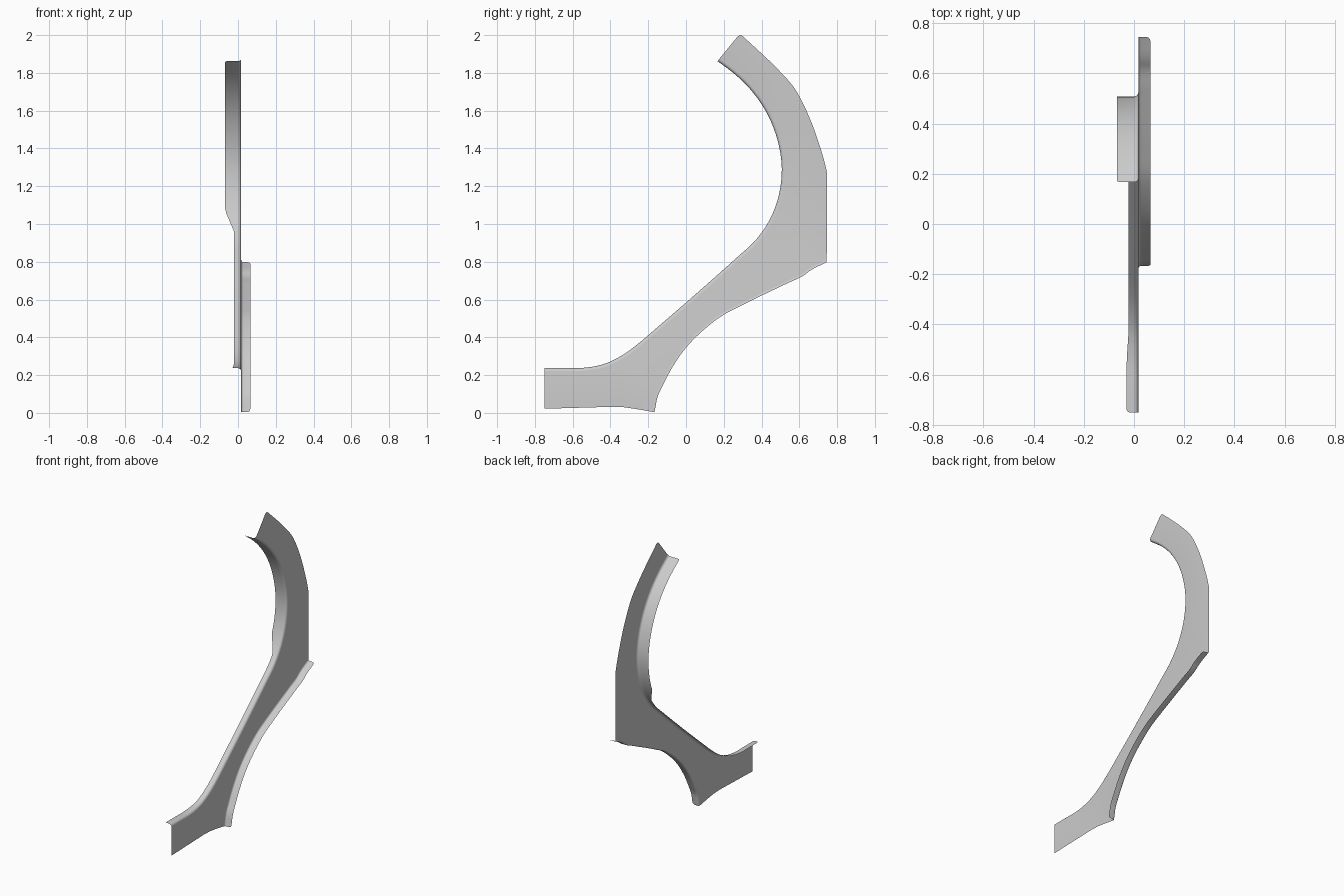
import bpy, bmesh, math
from mathutils import Vector

if "Cube" in bpy.data.objects:
    bpy.data.objects.remove(bpy.data.objects["Cube"])

XP = 0.017  # plane of the main sheet

# Key points as (y, z)
inner = [(.167, 1.862), (.25, 1.80), (.325, 1.73), (.415, 1.61), (.48, 1.46), (.507, 1.30),
         (.492, 1.155), (.447, 1.03), (.36, .905), (.28, .832), (-.17, .437), (-.246, .372),
         (-.325, .313), (-.43, .26), (-.55, .238), (-.65, .238), (-.75, .238)]
lower = [(-.167, .004), (-.145, .10), (-.128, .135), (-.077, .233), (0, .345), (.1, .445),
         (.2, .52), (.28, .562), (.54, .688), (.625, .729), (.648, .747), (.745, .798)]
outer = [(.747, 1.27), (.738, 1.31), (.706, 1.42), (.653, 1.565), (.592, 1.69), (.572, 1.722),
         (.495, 1.81), (.40, 1.903), (.31, 1.985)]
tip = [(.298, 1.996), (.285, 2.0), (.272, 1.991)]
foot = [(-.75, .022), (-.40, .032), (-.33, .03), (-.26, .02)]


def smooth(pts, n=8):
    """Chord-length spline through the points."""
    p = [Vector(q) for q in pts]
    tan = []
    for i in range(len(p)):
        a, b = p[max(i - 1, 0)], p[min(i + 1, len(p) - 1)]
        if 0 < i < len(p) - 1:
            d0, d1 = (p[i] - a).length, (b - p[i]).length
            tan.append(((p[i] - a) / d0 * d1 + (b - p[i]) / d1 * d0) / (d0 + d1))
        else:
            tan.append((b - a).normalized())
    out = []
    for i in range(len(p) - 1):
        L = (p[i + 1] - p[i]).length
        for k in range(n):
            t = k / n
            out.append((2*t**3 - 3*t*t + 1) * p[i] + (t**3 - 2*t*t + t) * L * tan[i]
                       + (3*t*t - 2*t**3) * p[i + 1] + (t**3 - t*t) * L * tan[i + 1])
    return out + [p[-1]]


def resample(pts, count, end):
    """Even spacing, with extra samples near both ends for rounded corners."""
    acc = [0]
    for a, b in zip(pts, pts[1:]):
        acc.append(acc[-1] + (b - a).length)
    total = acc[-1]
    near = [end * f for f in (0, .08, .25, .5)]
    dist = near + [end + (total - 2*end) * i / count for i in range(count + 1)]
    dist += [total - s for s in reversed(near)]
    out, j = [], 0
    for s in dist:
        while j < len(pts) - 2 and acc[j + 1] < s:
            j += 1
        out.append(pts[j].lerp(pts[j + 1], (s - acc[j]) / (acc[j + 1] - acc[j])))
    return out, dist, total


def flange(bm, pts, side, radius, edge_x, corner, end_dirs, flip):
    """Rolled edge plus lip; returns the vertices that join the flat sheet."""
    path, dist, total = resample(smooth(pts), 90, corner)
    rows = []
    for i, p in enumerate(path):
        t = (path[min(i + 1, len(path) - 1)] - path[max(i - 1, 0)]).normalized()
        n = Vector((-t.y, t.x)) * flip
        if i < 4:
            n = Vector(end_dirs[0]).normalized()
        elif i > len(path) - 5:
            n = Vector(end_dirs[1]).normalized()
        s = min(dist[i], total - dist[i], corner)
        cut = corner - math.sqrt(max(corner**2 - (corner - s)**2, 0))
        row = []
        for k in range(6):
            a = math.pi / 2 * k / 5
            q = p + n * radius * (1 - math.sin(a))
            row.append(bm.verts.new((XP + side * radius * (1 - math.cos(a)), q.x, q.y)))
        row.append(bm.verts.new((edge_x(p) - side * cut, p.x, p.y)))
        rows.append(row)
    for r0, r1 in zip(rows, rows[1:]):
        for k in range(6):
            bm.faces.new((r0[k], r0[k + 1], r1[k + 1], r1[k]))
    return [r[0] for r in rows]


def inner_lip(p):
    # Wide along the arch, tapering to a narrow lip on the strut and foot
    if p.y > .9:
        f = min(max((p.y - .96) / .11, 0), 1)
        return -.021 - .047 * f
    return -.021 - .008 * min(max((-.42 - p.x) / .12, 0), 1)


bm = bmesh.new()
# Inner arch flange and lower flange
a = flange(bm, inner, -1, .018, inner_lip, .010, ((.6, .78), (0, -1)), 1)
b = flange(bm, lower, 1, .012, lambda p: .0655, .018, ((-.98, .14), (0, 1)), 1)


# Flat sheet between the flanges
def flat(pts):
    return [bm.verts.new((XP, p[0], p[1])) for p in pts]


sheet = bm.faces.new(a + flat(foot) + b + flat(smooth(outer, 5)) + flat(tip))
bmesh.ops.recalc_face_normals(bm, faces=bm.faces[:])
sheet.normal_update()
if sheet.normal.x < 0:
    bmesh.ops.reverse_faces(bm, faces=bm.faces[:])
bmesh.ops.triangulate(bm, faces=[sheet])

me = bpy.data.meshes.new("pillar_panel")
bm.to_mesh(me)
bm.free()
ob = bpy.data.objects.new("pillar_panel", me)
bpy.context.collection.objects.link(ob)
bpy.context.view_layer.objects.active = ob
ob.select_set(True)
bpy.ops.object.shade_smooth_by_angle(angle=math.radians(35))
